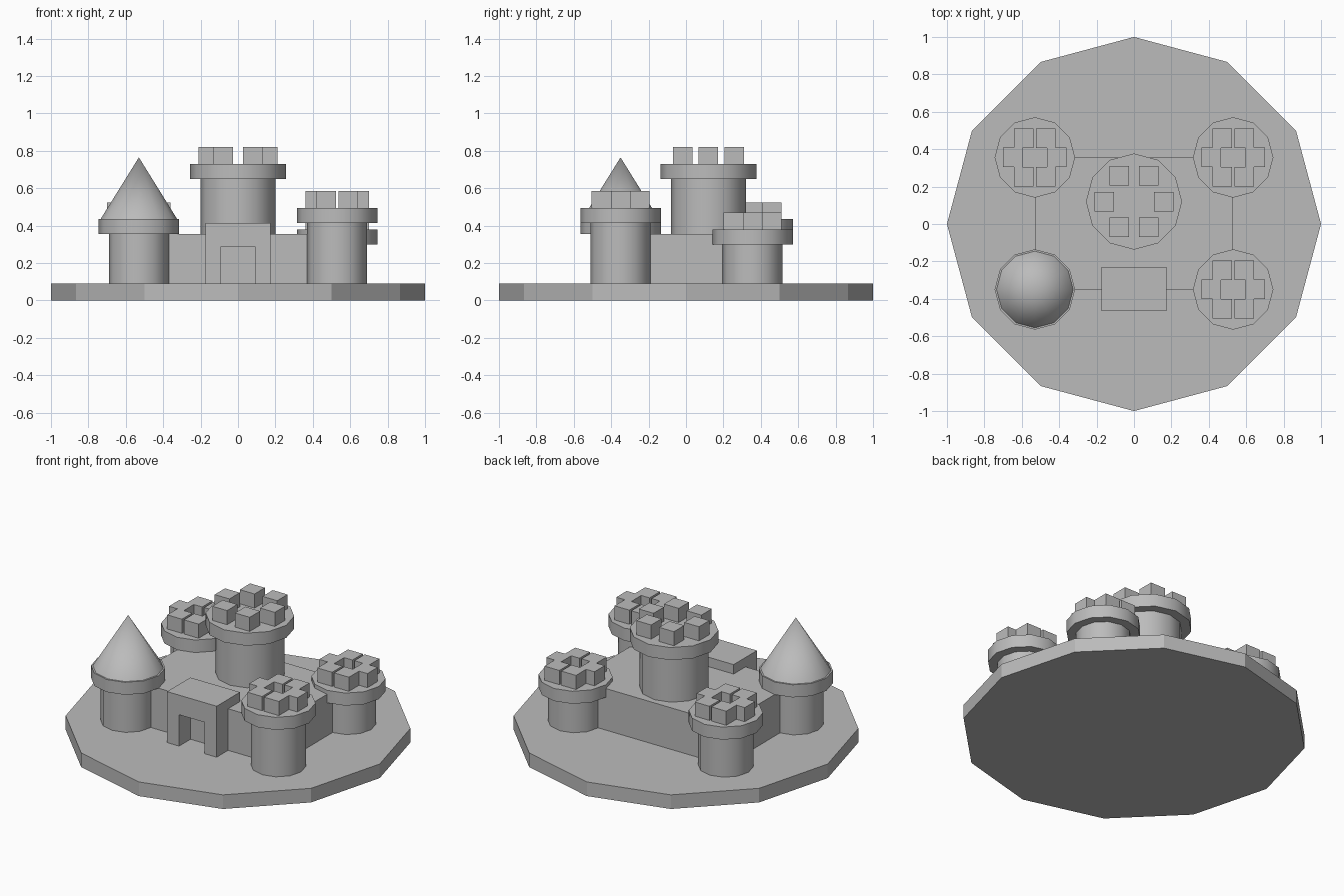
import bpy
import bmesh
from math import cos, sin, radians

cube = bpy.data.objects.get("Cube")
if cube:
    bpy.data.objects.remove(cube, do_unlink=True)

# Single stone colour
stone = bpy.data.materials.new("grey_stone")
stone.use_nodes = True
COLOUR = (0.5, 0.5, 0.5, 1)
stone.diffuse_color = COLOUR
stone.node_tree.nodes["Principled BSDF"].inputs["Base Color"].default_value = COLOUR

SIDES = 12
GROUND = 0.09       # top of the base plate
COLLAR = 0.08       # collar height
MERLON = (0.104, 0.104, 0.09)


def finish(name, smooth=False):
    ob = bpy.context.object
    ob.name = name
    ob.data.materials.append(stone)
    if smooth:
        bpy.ops.object.shade_smooth_by_angle(angle=radians(31))
    return ob


def drum(name, x, y, z0, z1, radius, top=None, smooth=True):
    """Twelve-sided cylinder or cone standing between two heights."""
    bpy.ops.mesh.primitive_cone_add(
        vertices=SIDES, radius1=radius, radius2=radius if top is None else top,
        depth=z1 - z0, location=(x, y, (z0 + z1) / 2))
    return finish(name, smooth)


def box(name, centre, size):
    bpy.ops.mesh.primitive_cube_add(size=1, location=centre)
    bpy.context.object.scale = size
    bpy.ops.object.transform_apply(location=False, rotation=False, scale=True)
    return finish(name)


def tower(name, x, y, collar_z, shaft_r, collar_r, ring_r=None):
    """Shaft with a wider collar and an optional ring of six merlons."""
    top = collar_z + COLLAR
    drum(name + "_shaft", x, y, GROUND - 0.01, collar_z + 0.01, shaft_r)
    drum(name + "_collar", x, y, collar_z, top, collar_r)
    if ring_r:
        for i in range(6):
            a = radians(60 * i)
            box(f"{name}_merlon_{i + 1}",
                (x + ring_r * cos(a), y + ring_r * sin(a), top + MERLON[2] / 2), MERLON)


# Base plate and solid castle block
drum("base_plate", 0, 0, 0, GROUND, 1.0, smooth=False)
box("castle_walls", (0, 0.003, 0.217), (1.06, 0.706, 0.276))

# Corner towers and central keep
tower("front_right_tower", -0.53, -0.35, 0.355, 0.16, 0.215)
tower("front_left_tower", 0.53, -0.35, 0.415, 0.16, 0.215, 0.118)
tower("back_right_tower", -0.53, 0.356, 0.355, 0.16, 0.215, 0.118)
tower("back_left_tower", 0.53, 0.356, 0.3, 0.16, 0.215, 0.118)
tower("keep", 0, 0.12, 0.65, 0.2, 0.257, 0.16)

# Pointed roof
drum("cone_roof", -0.53, -0.35, 0.435, 0.765, 0.205, top=0)

# Gatehouse: doorway profile extruded backwards into the wall
half = [(0.09, 0.29), (0.09, GROUND), (0.175, GROUND), (0.175, 0.415)]
profile = half + [(-x, z) for x, z in reversed(half)]
bm = bmesh.new()
face = bm.faces.new([bm.verts.new((x, -0.465, z)) for x, z in profile])
back = bmesh.ops.extrude_face_region(bm, geom=[face])["geom"]
bmesh.ops.translate(bm, vec=(0, 0.235, 0),
                    verts=[g for g in back if isinstance(g, bmesh.types.BMVert)])
bmesh.ops.recalc_face_normals(bm, faces=bm.faces)
mesh = bpy.data.meshes.new("gatehouse")
bm.to_mesh(mesh)
bm.free()
mesh.materials.append(stone)
bpy.context.collection.objects.link(bpy.data.objects.new("gatehouse", mesh))
